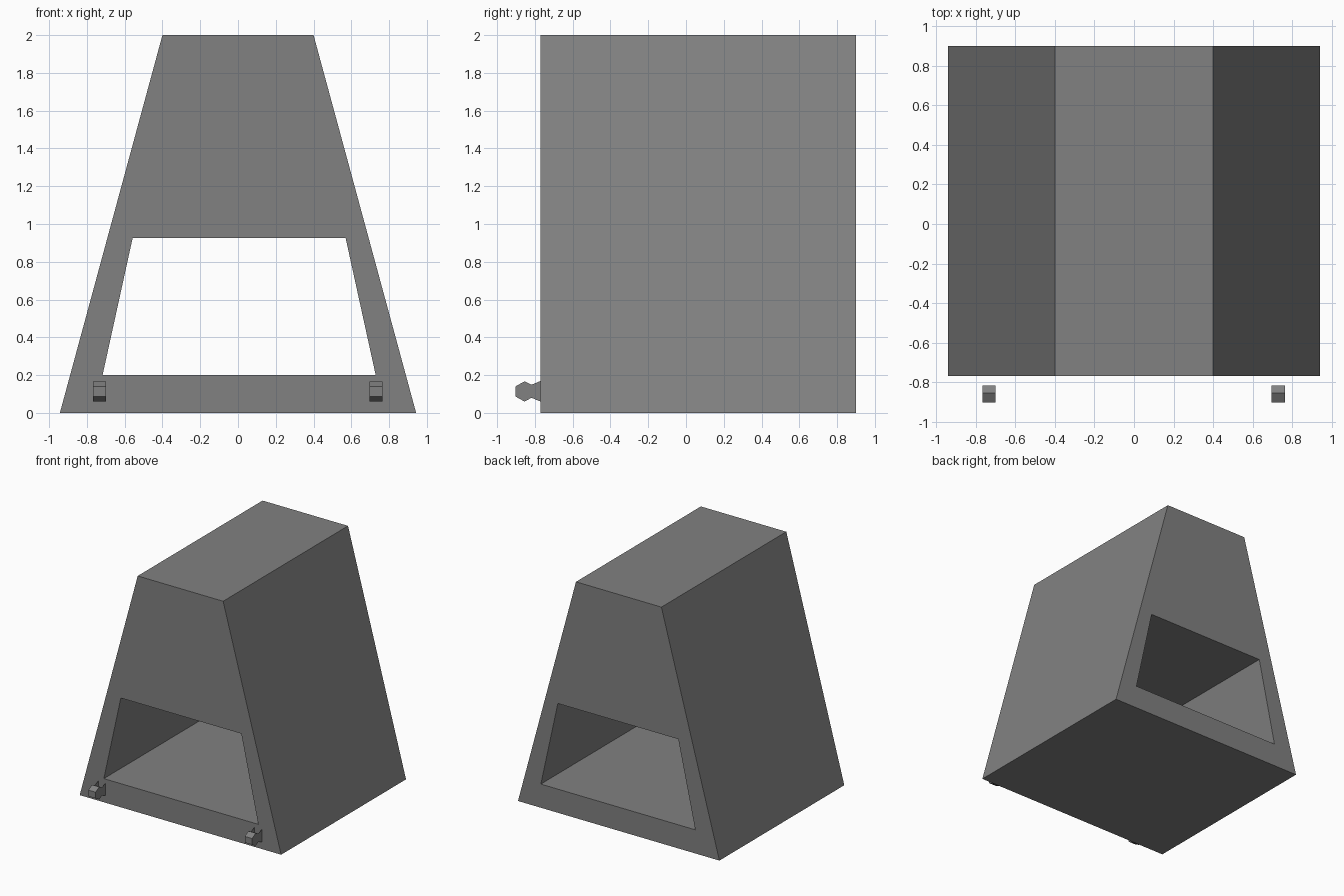
import bpy
import bmesh

cube = bpy.data.objects.get("Cube")
if cube:
    bpy.data.objects.remove(cube, do_unlink=True)

# Single grey finish
grey = bpy.data.materials.new("mid grey")
grey.use_nodes = True
colour = (0.22, 0.22, 0.22, 1)
grey.diffuse_color = colour
grey.node_tree.nodes["Principled BSDF"].inputs["Base Color"].default_value = colour


def add_object(name, bm):
    mesh = bpy.data.meshes.new(name)
    bm.to_mesh(mesh)
    bm.free()
    mesh.materials.append(grey)
    obj = bpy.data.objects.new(name, mesh)
    bpy.context.collection.objects.link(obj)
    return obj


def pair_quads(bm, first, second, closed=True):
    """Join two matching loops of vertices with quads."""
    n = len(first)
    for i in range(n if closed else n - 1):
        j = (i + 1) % n
        bm.faces.new((first[i], first[j], second[j], second[i]))


# Tapered housing with an opening running from front to back
FRONT, BACK = -0.77, 0.90
outer = [(-0.943, 0), (0.943, 0), (0.4, 2), (-0.4, 2)]
inner = [(-0.717, 0.2), (0.729, 0.2), (0.57, 0.925), (-0.558, 0.925)]
bm = bmesh.new()
of, ob, nf, nb = [[bm.verts.new((x, y, z)) for x, z in loop]
                  for loop, y in ((outer, FRONT), (outer, BACK),
                                  (inner, FRONT), (inner, BACK))]
pair_quads(bm, of, nf)
pair_quads(bm, nb, ob)
pair_quads(bm, ob, of)
pair_quads(bm, nf, nb)
bmesh.ops.recalc_face_normals(bm, faces=bm.faces)
add_object("housing", bm)

# Hook profile as (y, z): six-sided head, then a neck flaring to the housing
head = [(-0.903, 0.087), (-0.855, 0.06), (-0.818, 0.08),
        (-0.818, 0.149), (-0.855, 0.167), (-0.903, 0.14)]
neck = [(-0.818, 0.08), (FRONT, 0.06), (FRONT, 0.169), (-0.818, 0.149)]


def add_hook(name, x0, x1):
    bm = bmesh.new()
    a, b = [[bm.verts.new((x, y, z)) for y, z in head] for x in (x0, x1)]
    pair_quads(bm, a, b)
    bm.faces.new(a)
    bm.faces.new(b)
    bmesh.ops.recalc_face_normals(bm, faces=bm.faces)
    # Neck cheeks, open above and below
    for x, points in ((x0, neck[::-1]), (x1, neck)):
        bm.faces.new([bm.verts.new((x, y, z)) for y, z in points])
    add_object(name, bm)


add_hook("right_hook", -0.768, -0.7)
add_hook("left_hook", 0.696, 0.764)
